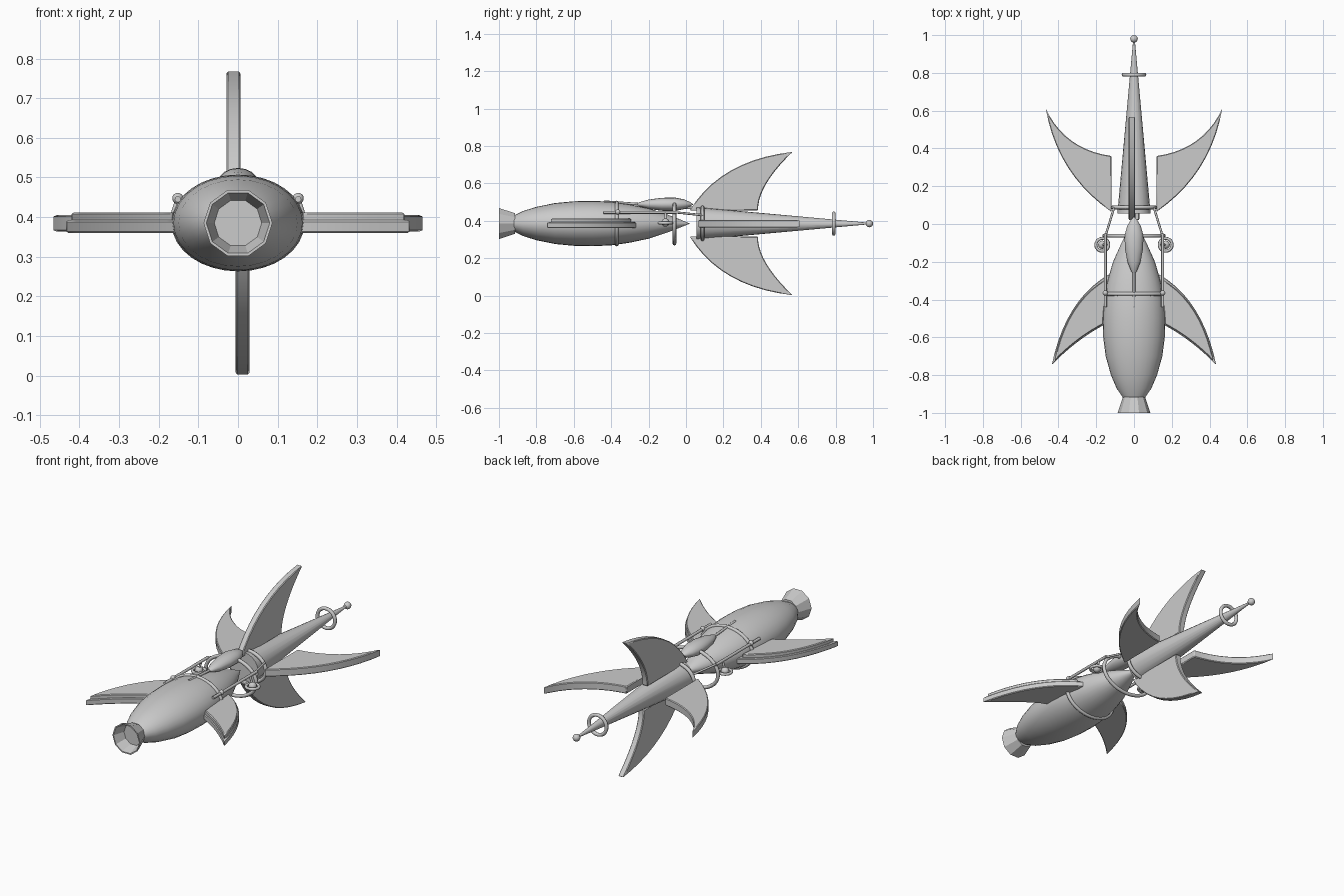
import bpy, bmesh, math
from mathutils import Vector

if "Cube" in bpy.data.objects:
    bpy.data.objects.remove(bpy.data.objects["Cube"])

ZC = 0.385  # height of the long axis


def make(name, bm, smooth=True):
    bmesh.ops.recalc_face_normals(bm, faces=bm.faces[:])
    me = bpy.data.meshes.new(name)
    bm.to_mesh(me)
    bm.free()
    ob = bpy.data.objects.new(name, me)
    bpy.context.collection.objects.link(ob)
    if smooth:
        bpy.ops.object.select_all(action='DESELECT')
        ob.select_set(True)
        bpy.context.view_layer.objects.active = ob
        bpy.ops.object.shade_smooth_by_angle(angle=math.radians(35))
    return ob


def lathe(name, profile, n=24, sx=1, sz=1, z=ZC, x=0, smooth=True):
    """Spin (y, radius) points about the y axis, ends capped."""
    bm = bmesh.new()
    rings = [[bm.verts.new((x + r * sx * math.cos(2 * math.pi * i / n), y,
                            z + r * sz * math.sin(2 * math.pi * i / n)))
              for i in range(n)] for y, r in profile]
    for a, b in zip(rings, rings[1:]):
        for i in range(n):
            j = (i + 1) % n
            bm.faces.new((a[i], a[j], b[j], b[i]))
    bm.faces.new(rings[0])
    bm.faces.new(rings[-1])
    return make(name, bm, smooth)


def tube(name, pts, r, closed=False):
    cu = bpy.data.curves.new(name, 'CURVE')
    cu.dimensions = '3D'
    cu.bevel_depth = r
    cu.bevel_resolution = 2
    cu.use_fill_caps = True
    sp = cu.splines.new('POLY')
    sp.points.add(len(pts) - 1)
    for p, c in zip(sp.points, pts):
        p.co = (*c, 1)
    sp.use_cyclic_u = closed
    ob = bpy.data.objects.new(name, cu)
    bpy.context.collection.objects.link(ob)


def ring(name, y, rx, rz, r=0.01):
    tube(name, [(rx * math.cos(t), y, ZC + rz * math.sin(t))
                for t in [i * math.pi / 16 for i in range(32)]], r, True)


def ball(name, loc, r, scale=(1, 1, 1)):
    bm = bmesh.new()
    bmesh.ops.create_uvsphere(bm, u_segments=16, v_segments=10, radius=r)
    for v in bm.verts:
        v.co = Vector(loc) + Vector([a * b for a, b in zip(v.co, scale)])
    make(name, bm)


def arc(a, c, b, n=10):
    a, b, c = Vector(a), Vector(b), Vector(c)
    return [a * (1 - t) ** 2 + c * 2 * t * (1 - t) + b * t * t
            for t in [i / n for i in range(n + 1)]]


def fin(name, root, lead, tip, trail, end, place, t0, t1, scale=1):
    """Swept crescent (radius, y) outline extruded from t0 to t1."""
    pts = arc(root, lead, tip) + arc(tip, trail, end)[1:]
    mid = sum(pts, Vector((0, 0))) / len(pts)
    pts = [mid + (p - mid) * scale for p in pts]
    bm = bmesh.new()
    lo = [bm.verts.new(place(p.x, p.y, t0)) for p in pts]
    hi = [bm.verts.new(place(p.x, p.y, t1)) for p in pts]
    bm.faces.new(lo)
    bm.faces.new(hi)
    for i in range(len(pts)):
        j = (i + 1) % len(pts)
        bm.faces.new((lo[i], lo[j], hi[j], hi[i]))
    ob = make(name, bm)
    bev = ob.modifiers.new('edge', 'BEVEL')
    bev.width = 0.004
    bev.limit_method = 'ANGLE'


# Oval main hull, tapering to a point
lathe('hull', [(-.92, .058), (-.87, .092), (-.8, .122), (-.7, .15), (-.6, .163),
               (-.5, .166), (-.4, .16), (-.3, .14), (-.2, .111), (-.1, .066),
               (-.05, .04), (.02, .001)], 28, 1, .73)
# Flared ten-sided nozzle with a recessed disc
lathe('nozzle', [(-.935, .06), (-1, .08), (-1, .087), (-.915, .058)], 10, smooth=False)
# Long nose cone with tip ball
lathe('nose_cone', [(.055, .088), (.98, .004)], 20)
ball('nose_ball', (0, .98, ZC), .02)

# Hoops
ring('nose_hoop', .79, .055, .055)
ring('cone_hoop', .088, .113, .087)
ring('neck_hoop', -.062, .158, .107)
ring('waist_hoop', -.37, .158, .112)

# Canopy pod on top
lathe('canopy', [(-.265, .002), (-.25, .015), (-.2, .035), (-.13, .048), (-.06, .05),
                 (-.01, .036), (.02, .018), (.038, .002)], 16, 1, .72, .488)

# Top and bottom swept fins
V = ((.07, .02), (.34, .185), (.383, .57), (.2035, .3825), (.07, .385))
fin('top_fin', *V, lambda r, y, t: (t, y, ZC + r), -.029, .006)
fin('bottom_fin', *V, lambda r, y, t: (t, y, ZC - r), -.006, .029)

H = ((.12, .065), (.4065, .2625), (.467, .61), (.3665, .395), (.12, .36))
R = ((.13, -.265), (.3625, -.3975), (.435, -.745), (.2975, -.605), (.15, -.53))
for s, side in ((-1, 'left'), (1, 'right')):
    # Side fins and layered rear wings
    def flat(r, y, t):
        return (s * r, y, t)
    fin(side + '_fin', *H, flat, .363, .405)
    fin(side + '_wing', *R, flat, .36, .392)
    fin(side + '_wing_panel', *R, flat, .385, .412, .9)
    # Rails and struts joining the hoops
    tube(side + '_rail', [(s * .152, -.44, .445), (s * .152, -.05, .445)], .008)
    tube(side + '_strut', [(s * .15, -.06, .445), (s * .105, .088, .43)], .006)
    ball(side + '_joint', (s * .152, -.365, .447), .014)
    # Small ringed pods hanging at the neck
    tube(side + '_pod_ring', [(s * .168 + .034 * math.cos(a), -.11 + .034 * math.sin(a), .388)
                              for a in [i * math.pi / 10 for i in range(20)]], .008, True)
    ball(side + '_pod_dome', (s * .168, -.11, .39), .022)
    tube(side + '_pod_arm', [(s * .168, -.11, .395), (s * .152, -.11, .445)], .006)

# Spine rail over the hull and cross bar
tube('spine_rail', [(0, -.44, .502), (0, -.2, .485), (0, .07, .465)], .007)
